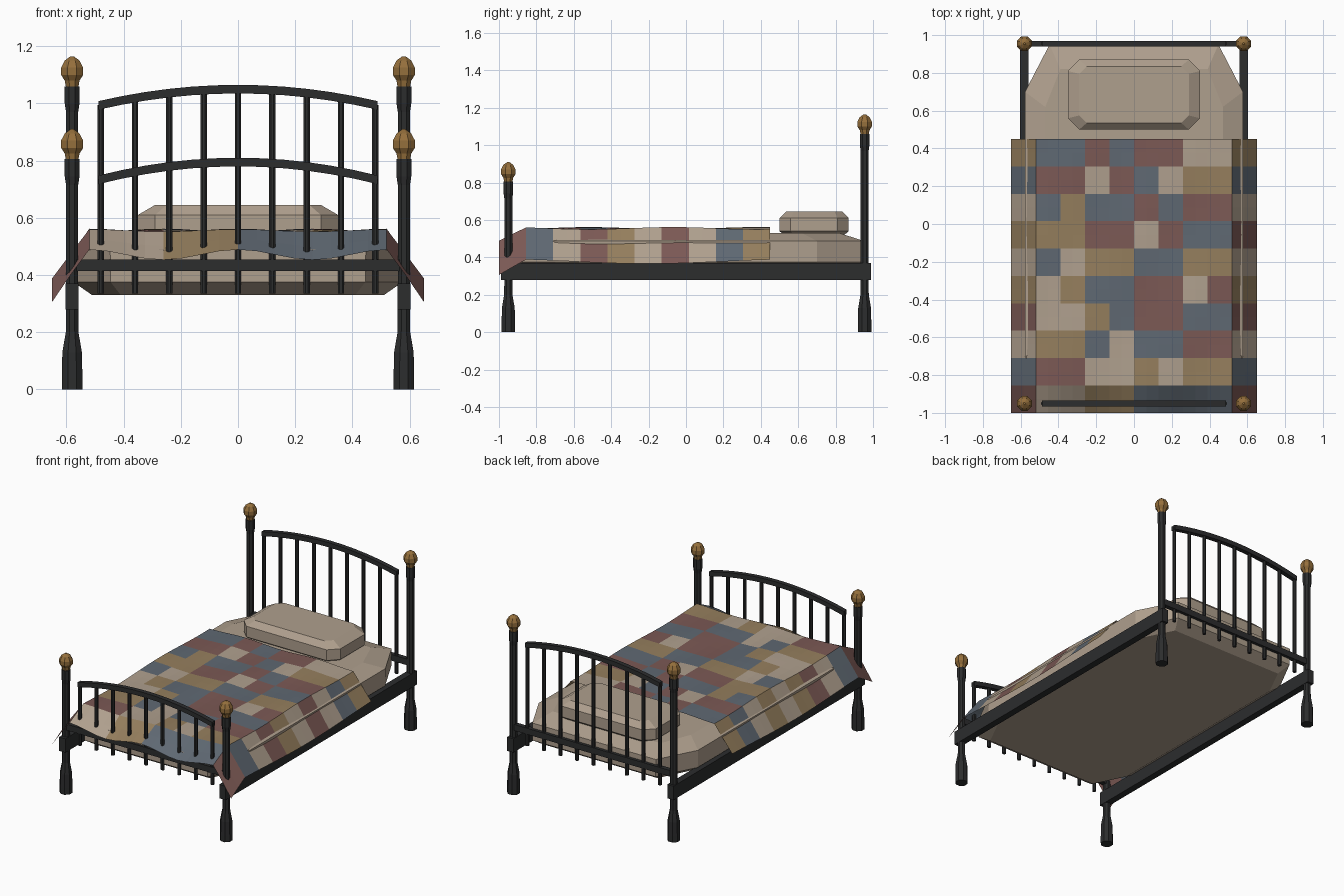
import bpy, bmesh, math
from mathutils import Vector

cube = bpy.data.objects.get("Cube")
if cube:
    bpy.data.objects.remove(cube, do_unlink=True)


def material(name, rgb):
    m = bpy.data.materials.new(name)
    m.use_nodes = True
    m.diffuse_color = (*rgb, 1)
    m.node_tree.nodes["Principled BSDF"].inputs["Base Color"].default_value = (*rgb, 1)
    return m


IRON = material("black iron", (0.025, 0.026, 0.027))
BRASS = material("brass", (0.30, 0.16, 0.045))
LINEN = material("linen", (0.43, 0.35, 0.27))
RED = material("faded red", (0.20, 0.10, 0.09))
BLUE = material("slate blue", (0.115, 0.14, 0.17))
GOLD = material("ochre", (0.30, 0.21, 0.11))


def make(name, bm, *mats):
    bmesh.ops.recalc_face_normals(bm, faces=bm.faces)
    mesh = bpy.data.meshes.new(name)
    bm.to_mesh(mesh)
    bm.free()
    for m in mats:
        mesh.materials.append(m)
    ob = bpy.data.objects.new(name, mesh)
    bpy.context.collection.objects.link(ob)
    return ob


def loft(name, rings, mat):
    """Skin a stack of equal-sized point rings and cap both ends."""
    bm = bmesh.new()
    loops = [[bm.verts.new(p) for p in ring] for ring in rings]
    n = len(loops[0])
    for a, b in zip(loops, loops[1:]):
        for i in range(n):
            j = (i + 1) % n
            bm.faces.new((a[i], a[j], b[j], b[i]))
    bm.faces.new(loops[0])
    bm.faces.new(loops[-1])
    return make(name, bm, mat)


def turned(name, x, y, profile, mat, sides=8):
    """Turn a (radius, height) profile around a vertical axis."""
    turns = [math.tau * (i + 0.5) / sides for i in range(sides)]
    return loft(name, [[(x + r * math.cos(t), y + r * math.sin(t), z) for t in turns]
                       for r, z in profile], mat)


def box(name, centre, size, mat):
    bm = bmesh.new()
    bmesh.ops.create_cube(bm, size=1)
    bmesh.ops.scale(bm, vec=size, verts=bm.verts)
    bmesh.ops.translate(bm, vec=centre, verts=bm.verts)
    return make(name, bm, mat)


def cushion(name, y, rings, mat):
    """Loft corner-cut rectangles: half width, half depth, cut x, cut y, height."""
    stack = []
    for hx, hy, cx, cy, z in rings:
        quarter = [(hx, hy - cy), (hx - cx, hy)]
        pts = quarter + [(-a, b) for a, b in reversed(quarter)]
        pts += [(-a, -b) for a, b in pts]
        stack.append([(a, y + b, z) for a, b in pts])
    return loft(name, stack, mat)


# Posts, finials, cross rail, arch and spindles of each bed end
HALF = 0.48


def bed_end(label, y, post_top, arch_end, arch_mid):
    def arch(x):
        return arch_mid + (arch_end - arch_mid) * (x / HALF) ** 2

    for side, x in (("left", 0.58), ("right", -0.58)):
        turned(f"{label}_{side}_post", x, y,
               [(0.039, 0), (0.039, 0.04), (0.037, 0.13), (0.024, 0.2), (0.023, 0.3),
                (0.023, post_top - 0.09), (0.028, post_top - 0.06), (0.028, post_top)], IRON)
        turned(f"{label}_{side}_finial", x, y,
               [(0.024, post_top), (0.028, post_top + 0.02), (0.042, post_top + 0.04),
                (0.042, post_top + 0.065), (0.028, post_top + 0.09), (0.006, post_top + 0.105)],
               BRASS)
    box(f"{label}_cross_rail", (0, y, 0.435), (1.15, 0.03, 0.04), IRON)

    rings = []
    for i in range(13):
        x = -HALF - 0.008 + i * (2 * HALF + 0.016) / 12
        rings.append([(x, y + a, arch(x) + b) for a, b in
                      ((-0.015, -0.015), (0.015, -0.015), (0.015, 0.015), (-0.015, 0.015))])
    loft(f"{label}_arch", rings, IRON)
    for i in range(9):
        x = -HALF + i * HALF / 4
        turned(f"{label}_spindle_{i + 1}", x, y, [(0.012, 0.335), (0.012, arch(x))], IRON)


bed_end("head", 0.955, 1.06, 0.995, 1.05)
bed_end("foot", -0.95, 0.805, 0.735, 0.795)

# Side rails
for side, x in (("left", 0.58), ("right", -0.58)):
    box(f"{side}_side_rail", (x, 0, 0.325), (0.045, 1.98, 0.09), IRON)

# Mattress and pillow
cushion("mattress", 0, [(0.51, 0.88, 0.1, 0.2, 0.33), (0.575, 0.95, 0.13, 0.25, 0.375),
                        (0.577, 0.95, 0.13, 0.25, 0.488), (0.47, 0.82, 0.08, 0.2, 0.53)], LINEN)
cushion("pillow", 0.685, [(0.32, 0.155, 0.05, 0.05, 0.515), (0.35, 0.185, 0.06, 0.06, 0.54),
                          (0.35, 0.185, 0.06, 0.06, 0.61), (0.29, 0.15, 0.04, 0.04, 0.645)], LINEN)

# Patchwork quilt: ten rows from head to foot, sides and foot end hang down
PATCHES = ["GBBRBRRTTG", "BRRTRBTGGB", "TBGBBRBRRT", "GGGRRTRBBR", "TBTGGBBGGT",
           "GTGBBRRTRG", "RTTGBRRBBR", "TGGBTBBRRT", "BRRTTGTGGB", "RTTGGBBBBR"]
CELL_X, CELL_Y, SUB = 0.13, 0.145, 2


def quilt_point(i, j):
    x = -0.65 + i * CELL_X / SUB
    y = 0.45 - j * CELL_Y / SUB
    z = 0.556 + 0.006 * math.cos(x * 12) * math.cos(y * 7 + 0.5)
    over_side = max(0, abs(x) - 0.52) / 0.13
    over_foot = max(0, -0.855 - y) / 0.145
    z -= over_side * (0.178 + 0.012 * math.cos(y * 4 + 0.8))
    z -= over_foot * (0.085 - 0.012 * math.cos(x * 12))
    return Vector((x, y, z))


bm = bmesh.new()
n = 10 * SUB
grid = [[bm.verts.new(quilt_point(i, j)) for i in range(n + 1)] for j in range(n + 1)]
for j in range(n):
    for i in range(n):
        f = bm.faces.new((grid[j][i], grid[j + 1][i], grid[j + 1][i + 1], grid[j][i + 1]))
        f.material_index = "TRBG".index(PATCHES[j // SUB][i // SUB])
make("patchwork_quilt", bm, LINEN, RED, BLUE, GOLD)
